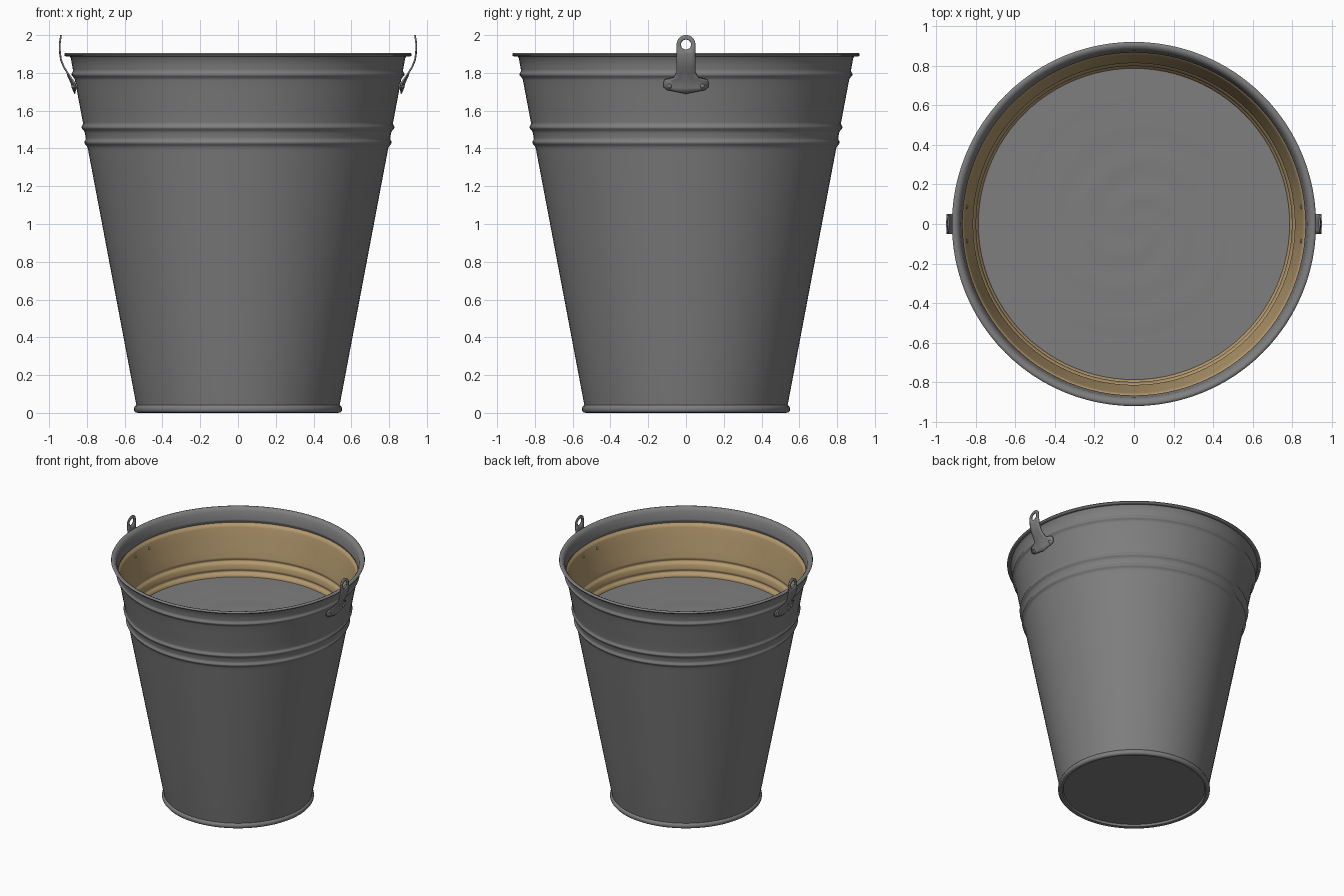
import bpy
import bmesh
from math import sin, cos, tan, pi, radians, exp, sqrt, atan2, hypot
from mathutils import Matrix

cube = bpy.data.objects.get("Cube")
if cube:
    bpy.data.objects.remove(cube)


def material(name, rgb):
    mat = bpy.data.materials.new(name)
    mat.use_nodes = True
    color = (*rgb, 1)
    mat.diffuse_color = color
    mat.node_tree.nodes["Principled BSDF"].inputs["Base Color"].default_value = color
    return mat


steel = material("grey steel", (0.21, 0.21, 0.21))
ochre = material("ochre lining", (0.47, 0.33, 0.16))
water_grey = material("grey water", (0.21, 0.21, 0.21))


def finish(bm, name, mat, angle=50):
    mesh = bpy.data.meshes.new(name)
    bm.to_mesh(mesh)
    bm.free()
    mesh.materials.append(mat)
    mesh.shade_smooth()
    mesh.set_sharp_from_angle(angle=radians(angle))
    obj = bpy.data.objects.new(name, mesh)
    bpy.context.collection.objects.link(obj)
    return obj


def lathe(name, profile, mat, ripple=None, segs=96):
    bm = bmesh.new()
    rings = []
    for r, z in profile:
        ring = []
        for j in range(segs):
            a = 2 * pi * j / segs
            x, y = r * cos(a), r * sin(a)
            ring.append(bm.verts.new((x, y, z + (ripple(x, y) if ripple else 0))))
        rings.append(ring)
    for low, high in zip(rings, rings[1:]):
        for j in range(segs):
            k = (j + 1) % segs
            bm.faces.new((low[j], low[k], high[k], high[j]))
    bmesh.ops.remove_doubles(bm, verts=bm.verts, dist=0.0001)
    return finish(bm, name, mat)


# Tapered wall with three rolled beads
BEADS = (1.43, 1.51, 1.79)
THICK = 0.008


def wall(z):
    bulge = sum(0.013 * exp(-((z - b) / 0.014) ** 2) for b in BEADS)
    return 0.538 + 0.189 * (z - 0.04) + bulge


heights = [0.05, 0.5, 1.0, 1.38, 1.47, 1.6, 1.7, 1.84, 1.88]
heights += [b + 0.006 * k for b in BEADS for k in range(-5, 6)]
heights.sort()

# Outer shell: floor, foot roll, wall, rim roll and upper inside band
shell = [(0, 0.02), (0.512, 0.02), (0.518, 0.004), (0.53, 0), (0.543, 0.003),
         (0.55, 0.012), (0.55, 0.026), (0.545, 0.036), (0.538, 0.041)]
shell += [(wall(z), z) for z in heights]
shell += [(0.893, 1.888), (0.908, 1.886), (0.917, 1.89), (0.92, 1.897),
          (0.916, 1.904), (0.905, 1.906), (0.89, 1.9)]
shell += [(wall(z) - THICK, z) for z in reversed(heights) if z > 1.785]
lathe("bucket_shell", shell, steel)

# Lining of the inside below the top bead
lining = [(wall(z) - THICK, z) for z in reversed(heights) if z < 1.795]
lining += [(0.53, 0.03), (0, 0.03)]
lathe("inner_lining", lining, ochre)


# Liquid with faint swirling ripples
def ripple(x, y):
    r = hypot(x, y)
    swirl = sin(34 * r + 2 * atan2(y, x))
    return 0.0016 * swirl * min(1, r / 0.15) * max(0, 1 - r / 0.75)


water_radius = wall(1.395) - THICK
lathe("water_surface", [(water_radius * (1 - i / 50), 1.395) for i in range(51)],
      water_grey, ripple)


# Handle ears
EAR_CURVE = [(1.69, 0.863), (1.745, 0.874), (1.78, 0.891), (1.83, 0.922),
             (1.87, 0.938), (1.92, 0.945), (1.96, 0.944), (2.0, 0.937)]


def ear_x(y, z):
    x = EAR_CURVE[-1][1]
    for (z0, x0), (z1, x1) in zip(EAR_CURVE, EAR_CURVE[1:]):
        if z <= z1:
            x = x0 + (x1 - x0) * (z - z0) / (z1 - z0)
            break
    bend = 0.87 - sqrt(0.87 ** 2 - y * y)
    rib = 0.007 if abs(y) < 0.01 and 1.7 < z < 1.8 else 0
    return x - bend + rib


def add_ear(name, side):
    bm = bmesh.new()

    def vert(y, z):
        return bm.verts.new((side * ear_x(y, z), y, z))

    # Eye: round hole in a head that is round above and square below
    centre, half, hole = 1.95, 0.05, 0.027
    inner, outer = [], []
    for i in range(24):
        a = radians(15 * i)
        c, s = cos(a), sin(a)
        reach = half if s >= 0 else half / max(abs(c), abs(s))
        inner.append(vert(hole * c, centre + hole * s))
        outer.append(vert(reach * c, centre + reach * s))
    for i in range(24):
        k = (i + 1) % 24
        bm.faces.new((inner[i], outer[i], outer[k], inner[k]))

    # Strap and flared foot: height at middle, height at edge, half width
    rows = [(1.9, 1.9, 0.05), (1.87, 1.87, 0.05), (1.83, 1.83, 0.05),
            (1.8, 1.8, 0.052), (1.78, 1.775, 0.065), (1.76, 1.765, 0.112),
            (1.74, 1.75, 0.12), (1.72, 1.725, 0.118), (1.69, 1.71, 0.1)]
    spread = [tan(radians(15 * k)) for k in range(-3, 4)]
    grid = [[vert(hw * t, zm + (ze - zm) * abs(t)) for t in spread]
            for zm, ze, hw in rows]
    for up, down in zip(grid, grid[1:]):
        for k in range(6):
            bm.faces.new((up[k], down[k], down[k + 1], up[k + 1]))
    bmesh.ops.remove_doubles(bm, verts=bm.verts, dist=0.0005)
    if side < 0:
        bmesh.ops.reverse_faces(bm, faces=bm.faces)
    obj = finish(bm, name, steel)
    solid = obj.modifiers.new("thickness", "SOLIDIFY")
    solid.thickness = 0.008
    solid.offset = 0


def add_rivets(name, side):
    bm = bmesh.new()
    for y in (-0.087, 0.087):
        place = Matrix.Translation((side * 0.859, y, 1.73))
        place = place @ Matrix.Diagonal((0.022, 0.014, 0.014, 1))
        bmesh.ops.create_uvsphere(bm, u_segments=16, v_segments=10, radius=1, matrix=place)
    finish(bm, name, steel)


for label, side in (("left", 1), ("right", -1)):
    add_ear(label + "_handle_ear", side)
    add_rivets(label + "_ear_rivets", side)
